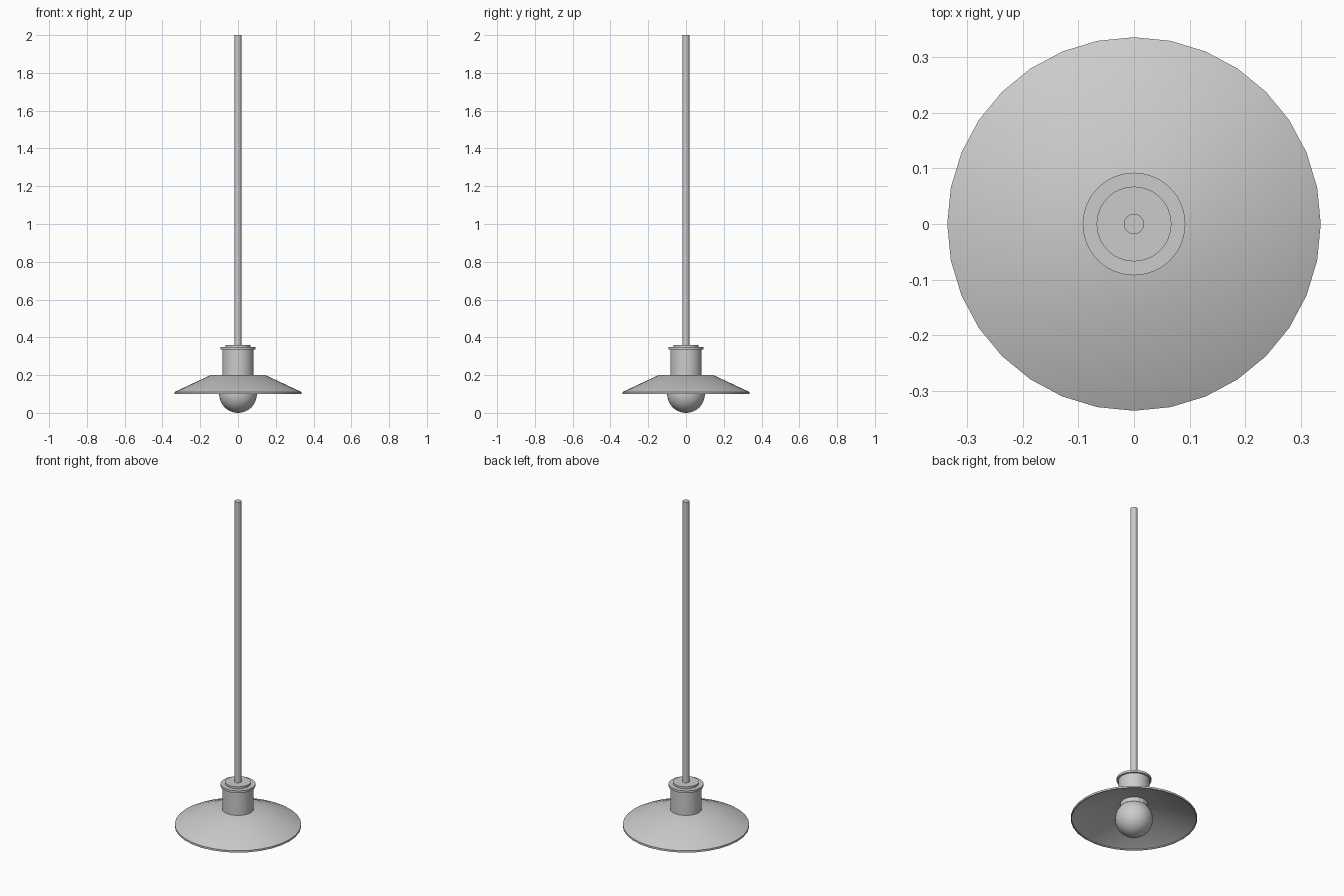
import bpy, bmesh, math

if "Cube" in bpy.data.objects:
    bpy.data.objects.remove(bpy.data.objects["Cube"])


def lathe(name, profile, sides=32, smooth=True):
    """Spin (radius, height) points around z; radius 0 makes a pole."""
    bm = bmesh.new()
    rings = []
    for r, z in profile:
        if r == 0:
            rings.append([bm.verts.new((0, 0, z))] * sides)
        else:
            rings.append([bm.verts.new((r * math.cos(2 * math.pi * i / sides),
                                        r * math.sin(2 * math.pi * i / sides), z))
                          for i in range(sides)])
    for a, b in zip(rings, rings[1:]):
        for i in range(sides):
            j = (i + 1) % sides
            quad = list(dict.fromkeys((a[i], a[j], b[j], b[i])))
            bm.faces.new(quad)
    bmesh.ops.recalc_face_normals(bm, faces=bm.faces)
    mesh = bpy.data.meshes.new(name)
    bm.to_mesh(mesh)
    bm.free()
    obj = bpy.data.objects.new(name, mesh)
    bpy.context.collection.objects.link(obj)
    if smooth:
        bpy.ops.object.select_all(action='DESELECT')
        obj.select_set(True)
        bpy.context.view_layer.objects.active = obj
        bpy.ops.object.shade_smooth_by_angle(angle=math.radians(35))
    return obj


# Hanging rod
lathe("hanging_rod", [(0, 0.35), (0.018, 0.35), (0.018, 2.0), (0, 2.0)])

# Collar with overhanging flange and stepped cap
lathe("collar", [(0, 0.195), (0.083, 0.195), (0.083, 0.335), (0.092, 0.335),
                 (0.092, 0.348), (0.067, 0.348), (0.067, 0.36), (0, 0.36)], sides=64)

# Thin conical shade, open underneath, with a small vertical lip
lathe("shade", [(0, 0.2), (0.145, 0.2), (0.335, 0.111), (0.335, 0.1),
                (0.33, 0.1), (0.33, 0.106), (0.144, 0.193), (0, 0.193)])

# Bulb socket under the shade
lathe("bulb_socket", [(0, 0.196), (0.074, 0.196), (0.074, 0.168), (0, 0.168)], sides=16, smooth=False)

# Round bulb
steps = 16
lathe("bulb", [(0 if k in (0, steps) else 0.1 * math.sin(math.pi * k / steps),
                0.1 - 0.1 * math.cos(math.pi * k / steps)) for k in range(steps + 1)])
